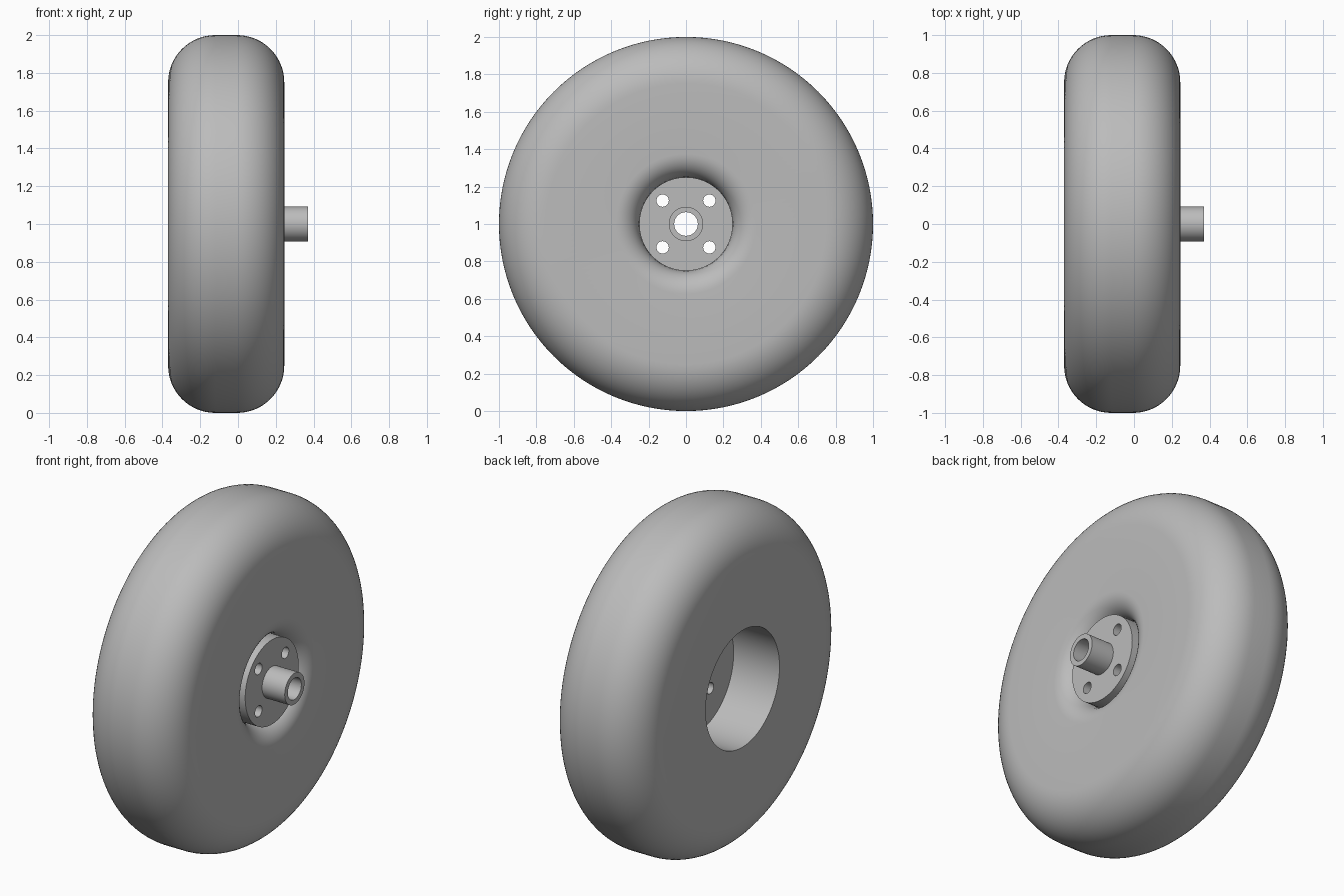
import bpy, bmesh
from math import sin, cos, pi, radians
from mathutils import Matrix, Vector

cube = bpy.data.objects.get("Cube")
if cube:
    bpy.data.objects.remove(cube, do_unlink=True)

grey = bpy.data.materials.new("plain grey")
grey.use_nodes = True
colour = (0.5, 0.5, 0.5, 1)
grey.diffuse_color = colour
grey.node_tree.nodes["Principled BSDF"].inputs["Base Color"].default_value = colour


def arc(x, r, radius, start, end, steps):
    """Points on an arc in the (x, radius) half plane, angles in degrees."""
    angles = [radians(start + (end - start) * i / steps) for i in range(steps + 1)]
    return [(x + radius * cos(a), r + radius * sin(a)) for a in angles]


def add_object(name, bm):
    bmesh.ops.recalc_face_normals(bm, faces=bm.faces)
    mesh = bpy.data.meshes.new(name)
    bm.to_mesh(mesh)
    bm.free()
    mesh.materials.append(grey)
    obj = bpy.data.objects.new(name, mesh)
    bpy.context.collection.objects.link(obj)
    return obj


def lathe(name, profile, sides):
    """Revolve a closed (x, radius) profile about the axle."""
    bm = bmesh.new()
    rings = []
    for i in range(sides):
        a = 2 * pi * i / sides
        rings.append([bm.verts.new((x, r * cos(a), 1 + r * sin(a))) for x, r in profile])
    count = len(profile)
    for i in range(sides):
        here, after = rings[i], rings[(i + 1) % sides]
        for j in range(count):
            k = (j + 1) % count
            bm.faces.new((here[j], here[k], after[k], after[j]))
    return add_object(name, bm)


def smooth(obj):
    bpy.ops.object.select_all(action="DESELECT")
    obj.select_set(True)
    bpy.context.view_layer.objects.active = obj
    bpy.ops.object.shade_smooth_by_angle(angle=radians(30))


# Main dimensions along the axle and outward from it
back, front = -0.37, 0.245
floor, plate_face, tube_end = -0.07, 0.222, 0.37
hub_r, recess_r, tube_r, bore_r = 0.25, 0.345, 0.092, 0.063
shoulder, lip = 0.25, 0.125

# Tyre: deep recess behind, rounded shoulders, rounded lip around the hub
tyre_profile = [(floor, hub_r), (floor, recess_r), (back, recess_r)]
tyre_profile += arc(back + shoulder, 1 - shoulder, shoulder, 180, 90, 16)
tyre_profile += arc(front - shoulder, 1 - shoulder, shoulder, 90, 0, 16)
tyre_profile += arc(front - lip, hub_r + lip, lip, 0, -90, 10)
tyre = lathe("tyre", tyre_profile, 128)

# Hub: round plate with a hollow axle tube
hub = lathe("hub", [
    (floor, bore_r), (floor, hub_r), (plate_face, hub_r), (plate_face, tube_r),
    (tube_end, tube_r), (tube_end, bore_r)], 128)

# Four bolt holes drilled right through the hub
bm = bmesh.new()
for y in (-0.125, 0.125):
    for z in (-0.125, 0.125):
        place = Matrix.Translation(Vector((0, y, 1 + z))) @ Matrix.Rotation(pi / 2, 4, "Y")
        bmesh.ops.create_cone(bm, cap_ends=True, segments=32, radius1=0.033,
                              radius2=0.033, depth=1, matrix=place)
cutter = add_object("bolt_hole_cutter", bm)
cutter.hide_render = True
drill = hub.modifiers.new("bolt holes", "BOOLEAN")
drill.operation = "DIFFERENCE"
drill.solver = "EXACT"
drill.object = cutter
bpy.context.view_layer.objects.active = hub
bpy.ops.object.modifier_apply(modifier=drill.name)
bpy.data.objects.remove(cutter, do_unlink=True)

for part in (tyre, hub):
    smooth(part)
